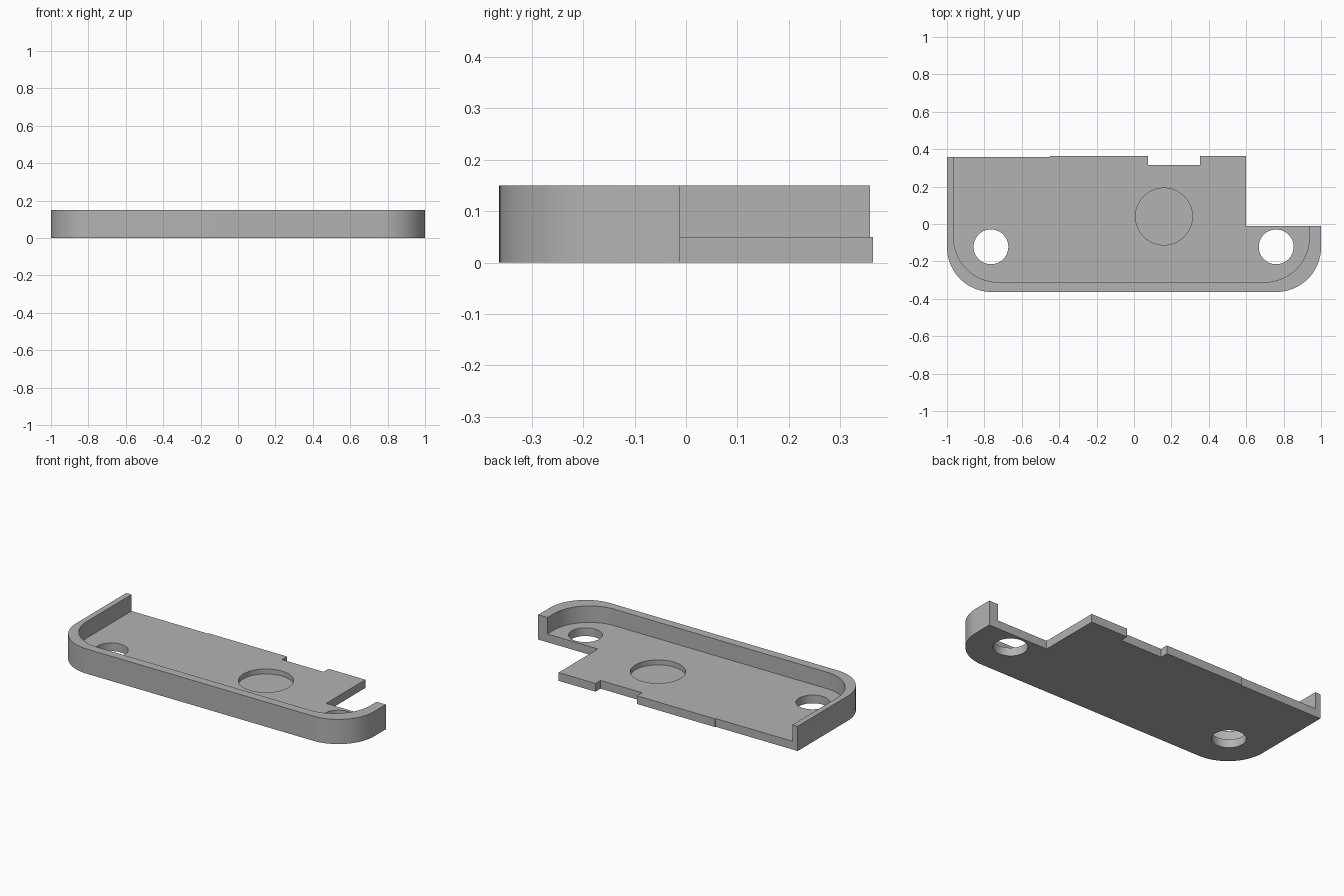
import bpy, bmesh
from math import sin, cos, pi, radians

cube = bpy.data.objects.get("Cube")
if cube:
    bpy.data.objects.remove(cube, do_unlink=True)

grey = bpy.data.materials.new("plain grey")
grey.use_nodes = True
grey.diffuse_color = (0.45, 0.45, 0.45, 1)
grey.node_tree.nodes["Principled BSDF"].inputs["Base Color"].default_value = grey.diffuse_color


def arc(cx, cy, r, start, end, steps=20):
    angles = [radians(start + (end - start) * i / steps) for i in range(steps + 1)]
    return [(cx + r * cos(a), cy + r * sin(a)) for a in angles]


def circle(cx, cy, r):
    return arc(cx, cy, r, 0, 360, 64)[:-1]


def prism(name, outline, z0, z1):
    """Extrude a flat counter-clockwise outline from z0 to z1."""
    bm = bmesh.new()
    face = bm.faces.new([bm.verts.new((x, y, z0)) for x, y in outline])
    top = bmesh.ops.extrude_face_region(bm, geom=[face])["geom"]
    bmesh.ops.translate(bm, vec=(0, 0, z1 - z0),
                        verts=[v for v in top if isinstance(v, bmesh.types.BMVert)])
    bmesh.ops.recalc_face_normals(bm, faces=bm.faces)
    mesh = bpy.data.meshes.new(name)
    bm.to_mesh(mesh)
    bm.free()
    mesh.materials.append(grey)
    obj = bpy.data.objects.new(name, mesh)
    bpy.context.collection.objects.link(obj)
    return obj


FRONT, BACK, STEP = -0.3635, 0.3635, 0.358
FLOOR, RIM = 0.05, 0.15
R = 0.24

# Tray outline: rounded front corners, stepped and notched back edge
outline = arc(-1 + R, FRONT + R, R, 180, 270) + arc(1 - R, FRONT + R, R, 270, 360)
outline += [(1, -0.012), (0.6, -0.012), (0.6, BACK), (0.353, BACK), (0.353, 0.315),
            (0.075, 0.315), (0.075, BACK), (-0.45, BACK), (-0.45, STEP), (-1, STEP)]
tray = prism("tray", outline, 0, RIM)

# Inner hollow, open towards the back
left, right, front = -0.965, 0.938, -0.311
hollow = arc(left + R, front + R, R, 180, 270) + arc(right - R, front + R, R, 270, 360)
hollow += [(right, 0.5), (left, 0.5)]

# Hollow, screw holes and round recess
cutters = [
    prism("hollow_cutter", hollow, FLOOR, 0.3),
    prism("right_hole_cutter", circle(-0.765, -0.122, 0.093), -0.1, 0.1),
    prism("left_hole_cutter", circle(0.76, -0.122, 0.093), -0.1, 0.1),
    prism("recess_cutter", circle(0.16, 0.04, 0.152), 0.02, 0.1),
]
bpy.ops.object.select_all(action='DESELECT')
bpy.context.view_layer.objects.active = tray
tray.select_set(True)
for cutter in cutters:
    mod = tray.modifiers.new(cutter.name, 'BOOLEAN')
    mod.operation = 'DIFFERENCE'
    mod.solver = 'EXACT'
    mod.object = cutter
    bpy.ops.object.modifier_apply(modifier=mod.name)
    bpy.data.objects.remove(cutter, do_unlink=True)

bpy.ops.object.shade_smooth_by_angle(angle=radians(30))
